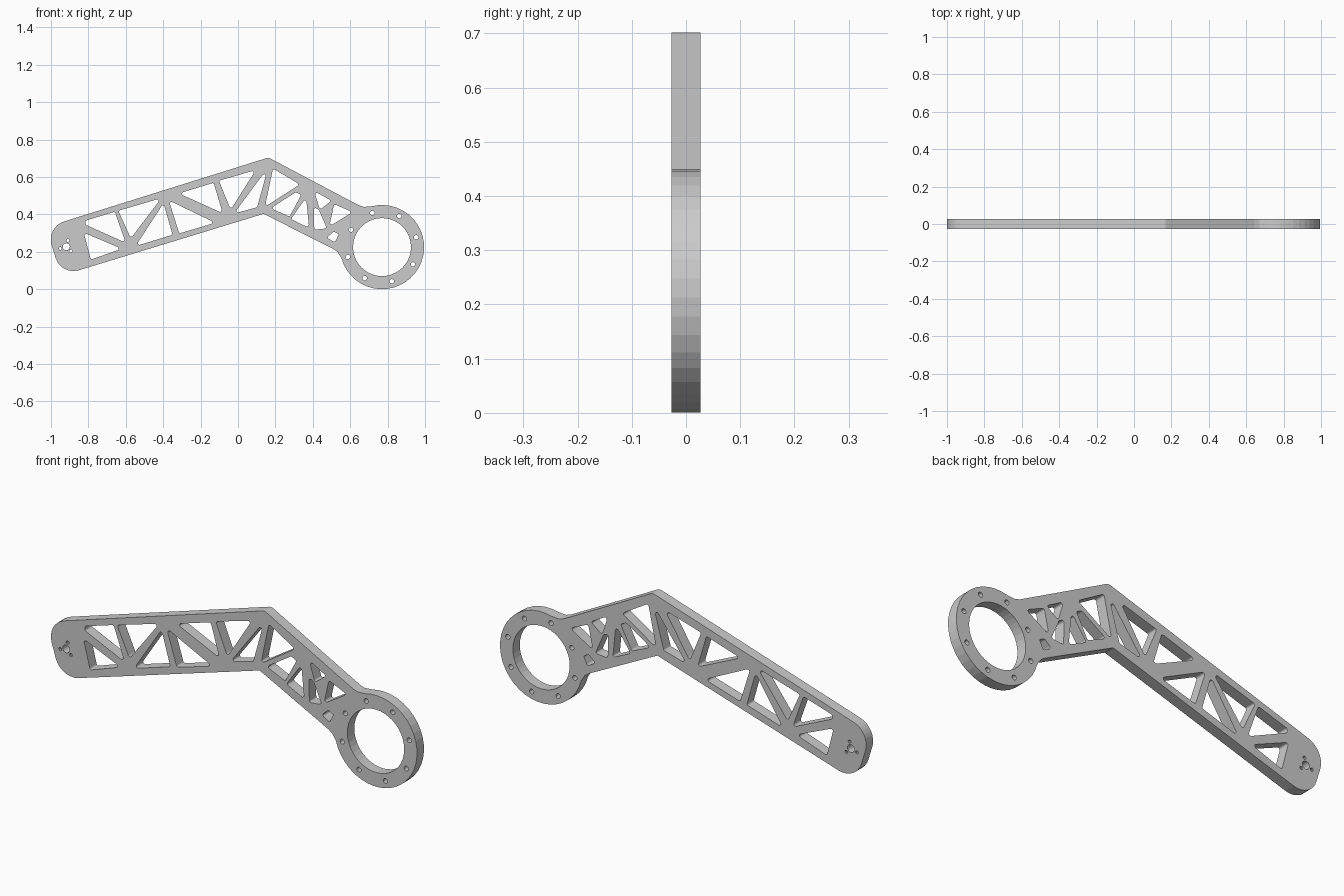
import bpy
from math import sin, cos, radians
from mathutils import Vector

if "Cube" in bpy.data.objects:
    bpy.data.objects.remove(bpy.data.objects["Cube"])

HALF = 0.027
RING = (0.77, 0.225)


def circle(c, r, n, start=0, sweep=360):
    last = 0 if sweep == 360 else 1
    return [Vector((c[0] + r * cos(radians(start + sweep * i / n)),
                    c[1] + r * sin(radians(start + sweep * i / n)))) for i in range(n + last)]


def fillet(prev, p, nxt, r, n=5):
    """Points of an arc rounding the corner p."""
    a, b = (prev - p).normalized(), (nxt - p).normalized()
    half = a.angle(b) / 2
    d = r / abs(sin(half) / cos(half))
    centre = p + (a + b).normalized() * (r / sin(half))
    s, e = p + a * d - centre, p + b * d - centre
    return [centre + s.slerp(e, i / n) * r / s.slerp(e, i / n).length for i in range(n + 1)]


def rounded(pts, r):
    v = [Vector(p) for p in pts]
    out = []
    for i, p in enumerate(v):
        out += fillet(v[i - 1], p, v[(i + 1) % len(v)], r)
    return out


# outer outline: rounded arm end, peak, ring arc, inner elbow
V = Vector
tl, bl = V((-1.026, 0.332)), V((-0.946, 0.072))
peak, elbow = V((0.163, 0.704)), V((0.137, 0.403))
outline = fillet(bl, tl, peak, 0.10, 8)
outline += fillet(tl, peak, V((0.645, 0.449)), 0.03, 4)
outline += [V((0.645, 0.449)), V((0.672, 0.440))]
outline += circle(RING, 0.225, 30, 105, -270.5)
outline += [V((0.533, 0.198)), V((0.511, 0.214)), elbow]
outline += fillet(elbow, bl, tl, 0.10, 8)

# truss windows, long arm then short arm
windows = [
    [(-.824, .302), (-.622, .216), (-.787, .158)],
    [(-.816, .366), (-.659, .414), (-.600, .248), (-.816, .345)],
    [(-.640, .419), (-.410, .487), (-.573, .272)],
    [(-.398, .460), (-.350, .291), (-.548, .230)],
    [(-.370, .475), (-.314, .298), (-.122, .355)],
    [(-.316, .512), (-.130, .569), (-.082, .406)],
    [(-.102, .580), (.095, .637), (-.039, .425)],
    [(.161, .650), (.102, .438), (-.022, .404)],
    [(.187, .645), (.330, .560), (.144, .440)],
    [(.175, .433), (.308, .518), (.338, .505), (.276, .388)],
    [(.283, .375), (.364, .490), (.380, .328)],
    [(.407, .525), (.500, .473), (.438, .425)],
    [(.405, .440), (.432, .425), (.475, .325), (.408, .318)],
    [(.514, .455), (.612, .412), (.488, .335)],
    [(.475, .275), (.511, .307), (.540, .295), (.518, .250)],
]
loops = [outline] + [rounded(w, 0.009) for w in windows]

# ring bore and bolt holes
loops.append(circle(RING, 0.155, 40))
loops += [circle(p, 0.012, 12) for p in circle(RING, 0.19, 8, 106)]

# pivot hole with three screw holes
pivot = (-0.918, 0.227)
loops.append(circle(pivot, 0.019, 16))
loops += [circle(p, 0.008, 10) for p in circle(pivot, 0.034, 3, 77)]

# fill the profile and extrude it to a plate
curve = bpy.data.curves.new("bracket_arm", 'CURVE')
curve.dimensions = '2D'
curve.fill_mode = 'BOTH'
curve.extrude = HALF
for pts in loops:
    s = curve.splines.new('POLY')
    s.points.add(len(pts) - 1)
    for q, p in zip(s.points, pts):
        q.co = (p.x, p.y, 0, 1)
    s.use_cyclic_u = True
    s.use_smooth = False
arm = bpy.data.objects.new("bracket_arm", curve)
arm.rotation_euler.x = radians(90)
bpy.context.collection.objects.link(arm)
bpy.context.view_layer.objects.active = arm
arm.select_set(True)
bpy.ops.object.convert(target='MESH')
